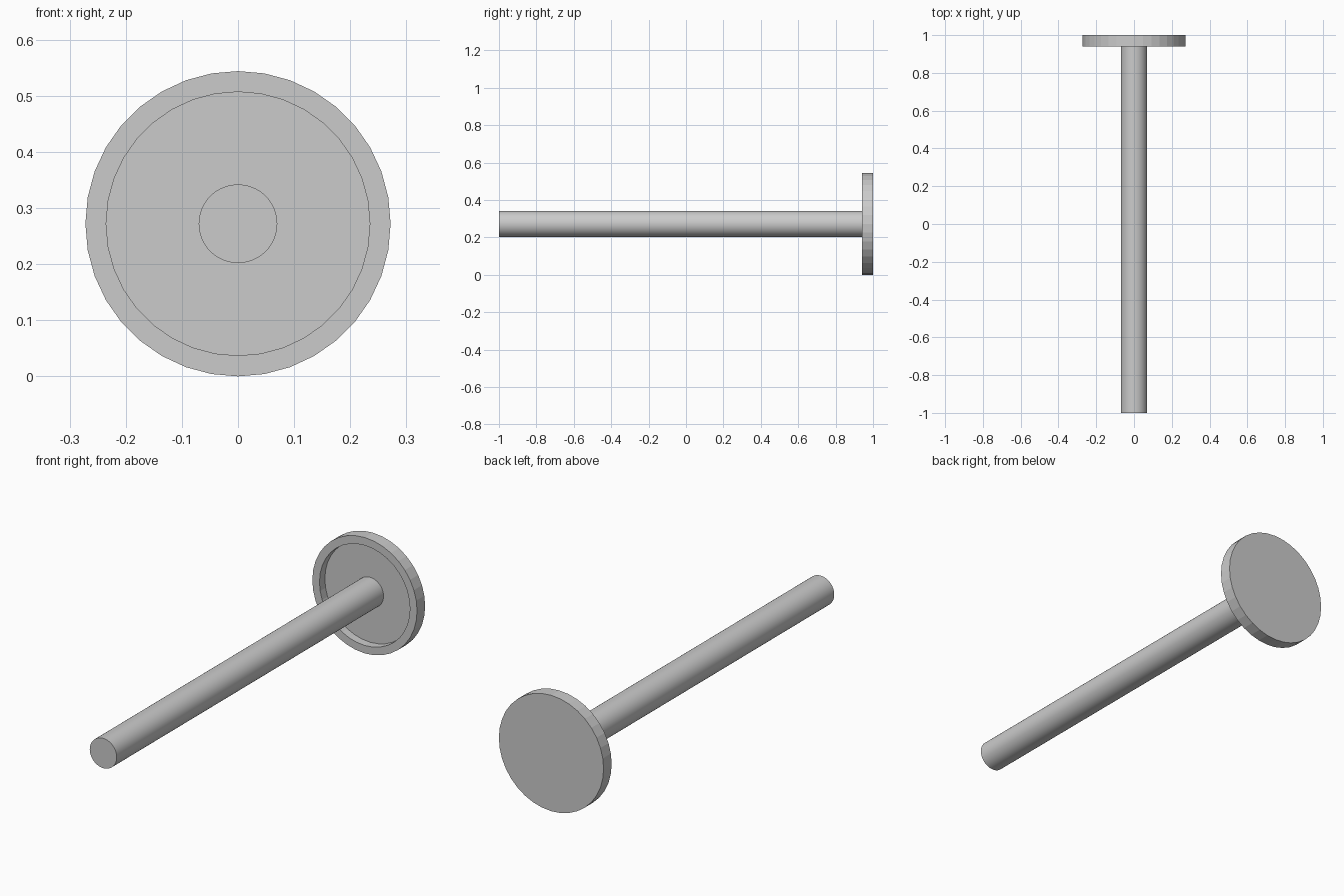
import bpy, bmesh
from math import sin, cos, tau

if "Cube" in bpy.data.objects:
    bpy.data.objects.remove(bpy.data.objects["Cube"])

CENTRE_Z = 0.272


def lathe(name, profile, sides, smooth=False):
    """Turn a list of (radius, y) points around the horizontal y axis."""
    bm = bmesh.new()
    rings = [[bm.verts.new((r * sin(tau * i / sides), y,
                            CENTRE_Z + r * cos(tau * i / sides)))
              for i in range(sides)] for r, y in profile]
    for a, b in zip(rings, rings[1:]):
        for i in range(sides):
            j = (i + 1) % sides
            bm.faces.new((a[i], a[j], b[j], b[i]))
    bm.faces.new(rings[0])
    bm.faces.new(rings[-1])
    bmesh.ops.recalc_face_normals(bm, faces=bm.faces)
    mesh = bpy.data.meshes.new(name)
    bm.to_mesh(mesh)
    bm.free()
    obj = bpy.data.objects.new(name, mesh)
    bpy.context.collection.objects.link(obj)
    if smooth:
        bpy.ops.object.select_all(action='DESELECT')
        obj.select_set(True)
        bpy.context.view_layer.objects.active = obj
        bpy.ops.object.shade_smooth_by_angle()
    return obj


# Faceted head: recessed floor, raised rim, flat back
lathe("head_disc", [(0.235, 0.98), (0.235, 0.94), (0.272, 0.94), (0.272, 1.0)], 36)

# Round rod running from the free end into the recess floor
lathe("rod", [(0.07, -1.0), (0.07, 0.98)], 64, smooth=True)
